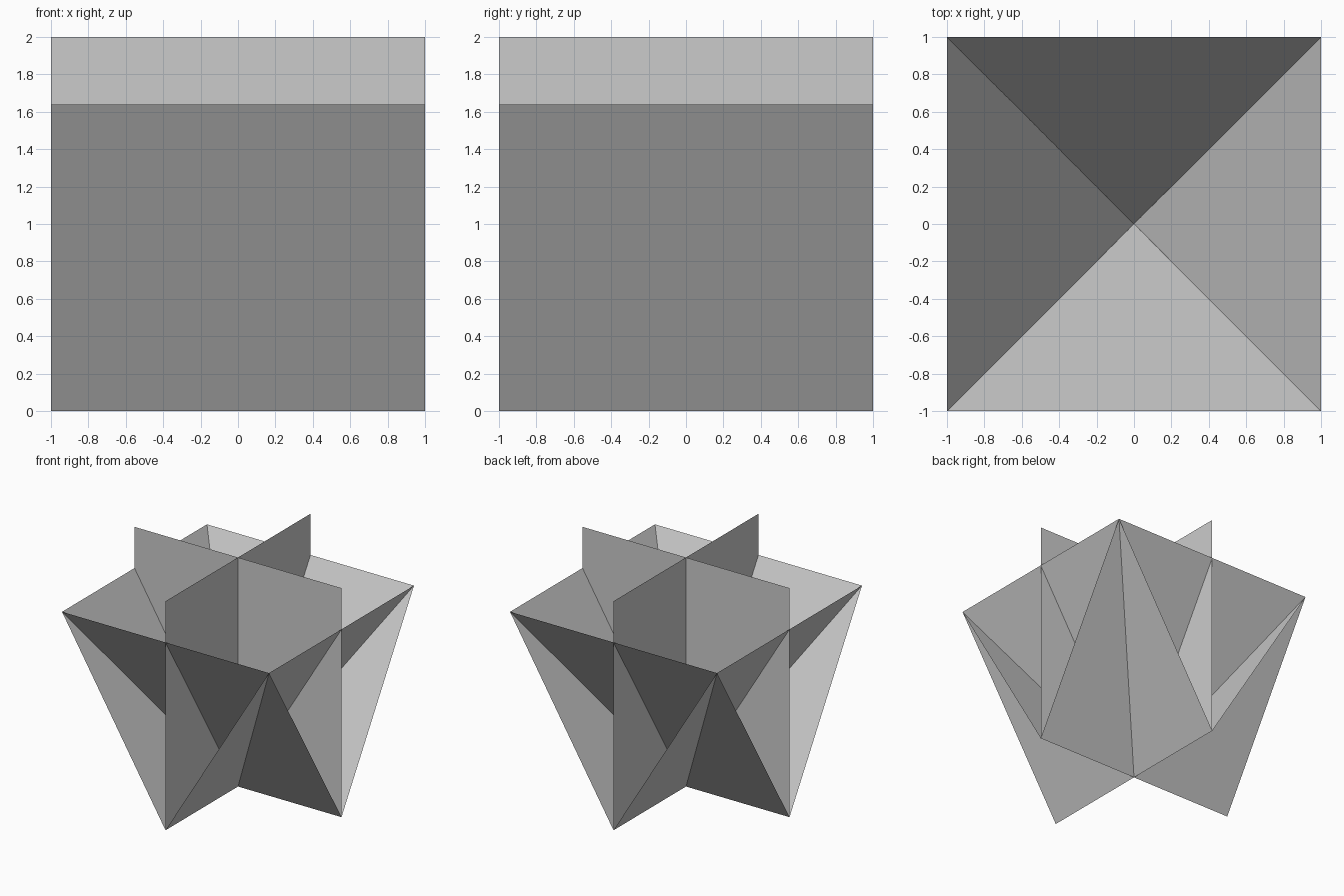
import bpy, bmesh, math
from mathutils import Matrix

if "Cube" in bpy.data.objects:
    bpy.data.objects.remove(bpy.data.objects["Cube"])

TOP = 2.0        # height of upright cards
LEAN_TOP = 1.64  # height of leaning cards' upper edge


def card(name, reach, height, turn):
    """Two-unit-wide sheet standing on z=0, its top edge moved forward by reach."""
    bm = bmesh.new()
    verts = [bm.verts.new(p) for p in
             ((-1, 0, 0), (1, 0, 0), (1, -reach, height), (-1, -reach, height))]
    bm.faces.new(verts)
    bm.transform(Matrix.Rotation(math.radians(turn), 4, 'Z'))
    mesh = bpy.data.meshes.new(name)
    bm.to_mesh(mesh)
    bm.free()
    obj = bpy.data.objects.new(name, mesh)
    bpy.context.collection.objects.link(obj)
    return obj


# Two crossed upright foliage cards
for i in range(2):
    card(f"upright_card_{i + 1}", 0, TOP, 90 * i)

# Four foliage cards leaning outwards from the central base lines
for i, side in enumerate(("front", "right", "back", "left")):
    card(f"leaning_card_{side}", 1, LEAN_TOP, 90 * i)
